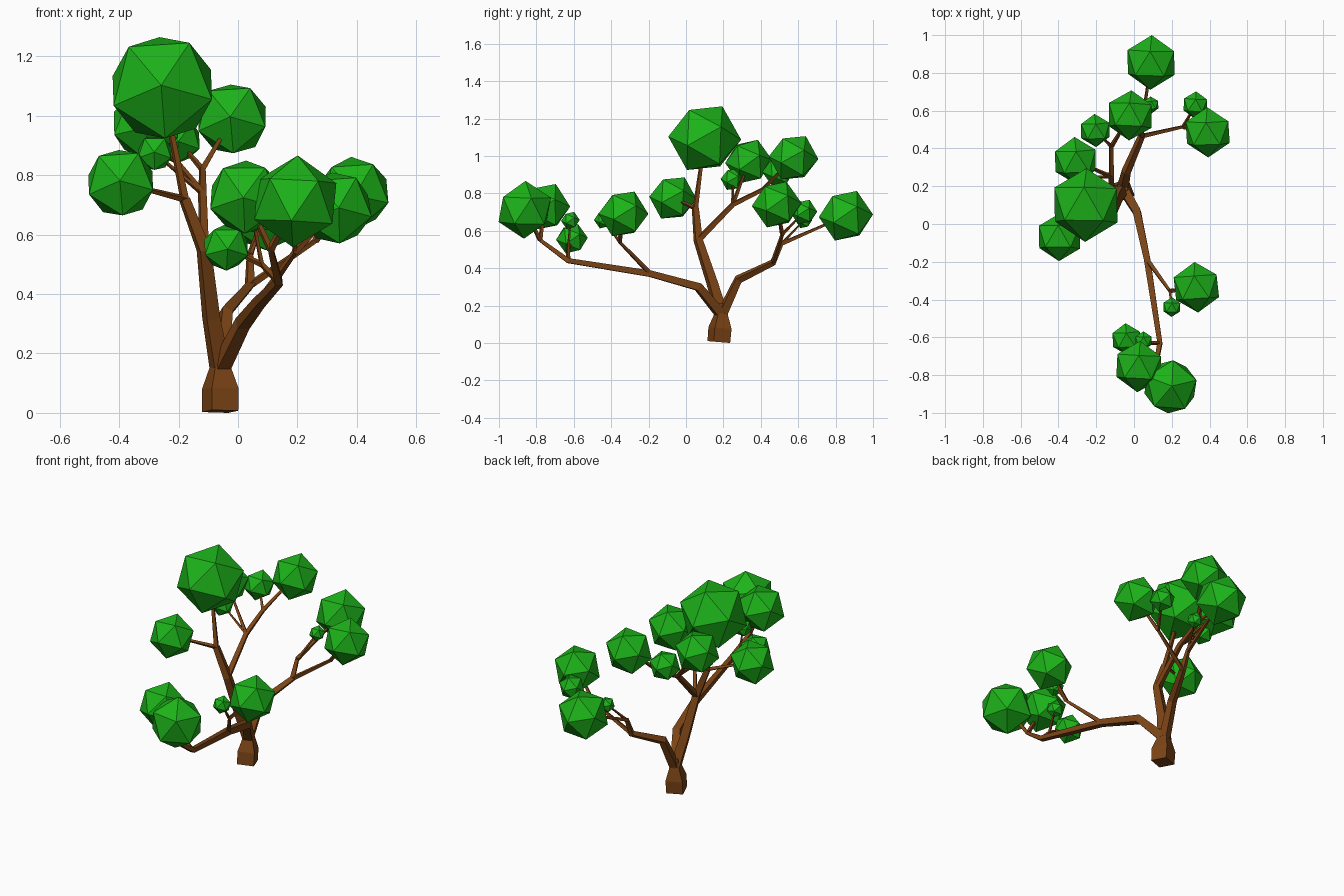
import bpy, bmesh, math, random
from mathutils import Vector, Matrix, Euler

if "Cube" in bpy.data.objects:
    bpy.data.objects.remove(bpy.data.objects["Cube"])

random.seed(4)

def material(name, rgb):
    m = bpy.data.materials.new(name)
    m.diffuse_color = (*rgb, 1)
    m.use_nodes = True
    m.node_tree.nodes["Principled BSDF"].inputs["Base Color"].default_value = m.diffuse_color
    return m

BARK = material("bark_brown", (0.20, 0.058, 0.008))
LEAF = material("leaf_green", (0.012, 0.45, 0.01))

def finish(bm, name, mat):
    bmesh.ops.recalc_face_normals(bm, faces=bm.faces)
    me = bpy.data.meshes.new(name)
    bm.to_mesh(me)
    bm.free()
    me.materials.append(mat)
    ob = bpy.data.objects.new(name, me)
    bpy.context.collection.objects.link(ob)

def tube(name, P, widths):
    """Four-sided tapering tube along points P with given half widths."""
    bm = bmesh.new()
    u, rings = Vector((0.93, 0.36, 0)), []
    for i, (p, w) in enumerate(zip(P, widths)):
        a = (p - P[i - 1]).normalized() if i else Vector()
        b = (P[i + 1] - p).normalized() if i < len(P) - 1 else Vector()
        t = (a + b).normalized()
        u = (u - t * u.dot(t)).normalized()
        v = t.cross(u)
        rings.append([bm.verts.new(p + w * (u * sx + v * sy))
                      for sx, sy in ((1, 1), (-1, 1), (-1, -1), (1, -1))])
    for r, s in zip(rings, rings[1:]):
        for k in range(4):
            bm.faces.new((r[k], r[(k + 1) % 4], s[(k + 1) % 4], s[k]))
    bm.faces.new(rings[0])
    bm.faces.new(rings[-1])
    finish(bm, name, BARK)

# Trunk: flared block narrowing to the fork
ROOT = Vector((-0.06, 0.175, 0))
tube("trunk", [ROOT + Vector((0, h / 12, h)) for h in (0.005, 0.08, 0.16, 0.21)],
     (0.047, 0.048, 0.026, 0.022))

# Joints where limbs bend or fork: x, y, z
JOINTS = {
    "crotch": (-0.06, 0.19, 0.15),
    "left_low": (-0.09, 0.14, 0.32), "left_fork": (-0.115, 0.065, 0.55),
    "left_top": (-0.18, 0.05, 0.72),
    "upper_fork": (-0.12, 0.25, 0.74), "upper_top": (-0.12, 0.41, 0.82),
    "back_low": (-0.04, 0.28, 0.34), "back_fork": (0.04, 0.465, 0.43),
    "back_top": (0.04, 0.51, 0.53), "back_right": (0.26, 0.515, 0.58),
    "front_low": (0.015, 0.065, 0.30), "front_fork": (0.07, -0.19, 0.37),
    "front_end": (0.137, -0.63, 0.44), "front_tip": (0.11, -0.78, 0.55),
    "front_right": (0.19, -0.355, 0.54), "front_left": (0.08, -0.63, 0.50),
}
JOINTS = {k: Vector(v) for k, v in JOINTS.items()}

def limb(name, route, w0, w1):
    P = [JOINTS[k] for k in route.split()]
    n = len(P) - 1
    tube(name, P, [w0 + (w1 - w0) * i / n for i in range(n + 1)])

limb("left_limb", "crotch left_low left_fork left_top", 0.028, 0.015)
limb("upper_branch", "left_fork upper_fork upper_top", 0.014, 0.009)
limb("back_limb", "crotch back_low back_fork back_top", 0.023, 0.009)
limb("back_right_branch", "back_fork back_right", 0.010, 0.007)
limb("front_limb", "crotch front_low front_fork front_end front_tip", 0.025, 0.009)
limb("front_right_branch", "front_fork front_right", 0.011, 0.007)
limb("front_left_branch", "front_end front_left", 0.009, 0.007)

# Icosahedron axes: most clumps have their vertex axis along y, one along z
LYING = Matrix(((0, 1, 0), (0, 0, 1), (1, 0, 0)))
UPRIGHT = Matrix.Rotation(math.pi / 2, 3, 'Z')

def clump(joint, x, y, z, r, base=LYING):
    """Leaf ball plus the twig that carries it from its joint."""
    c, j = Vector((x, y, z)), JOINTS[joint]
    bm = bmesh.new()
    tilt = Euler([random.uniform(-0.08, 0.08) for _ in range(3)]).to_matrix()
    bmesh.ops.create_icosphere(bm, subdivisions=1, radius=r,
                               matrix=Matrix.Translation(c) @ (tilt @ base).to_4x4())
    finish(bm, joint + "_leaves", LEAF)
    w = 0.004 + 0.03 * r
    tube(joint + "_twig", [j, j.lerp(c, 0.5), c], (w * 1.15, w * 0.85, w * 0.6))

# Leaf clumps: carrying joint, centre, radius
clump("left_top", -0.255, 0.10, 1.095, 0.195)
clump("left_top", -0.395, -0.07, 0.775, 0.127)
clump("upper_fork", -0.31, 0.335, 0.97, 0.126)
clump("upper_fork", -0.28, 0.25, 0.875, 0.065)
clump("upper_top", -0.02, 0.575, 0.99, 0.133)
clump("upper_top", -0.205, 0.495, 0.92, 0.088)
clump("back_top", 0.09, 0.855, 0.68, 0.145)
clump("back_top", 0.09, 0.63, 0.655, 0.045)
clump("back_right", 0.39, 0.485, 0.74, 0.133)
clump("back_right", 0.325, 0.63, 0.70, 0.072)
clump("front_right", 0.33, -0.335, 0.69, 0.134)
clump("front_right", 0.20, -0.44, 0.66, 0.052)
clump("front_left", -0.04, -0.61, 0.557, 0.085)
clump("front_left", 0.05, -0.618, 0.655, 0.05)
clump("front_tip", 0.025, -0.755, 0.727, 0.136)
clump("front_tip", 0.193, -0.862, 0.712, 0.155, UPRIGHT)
